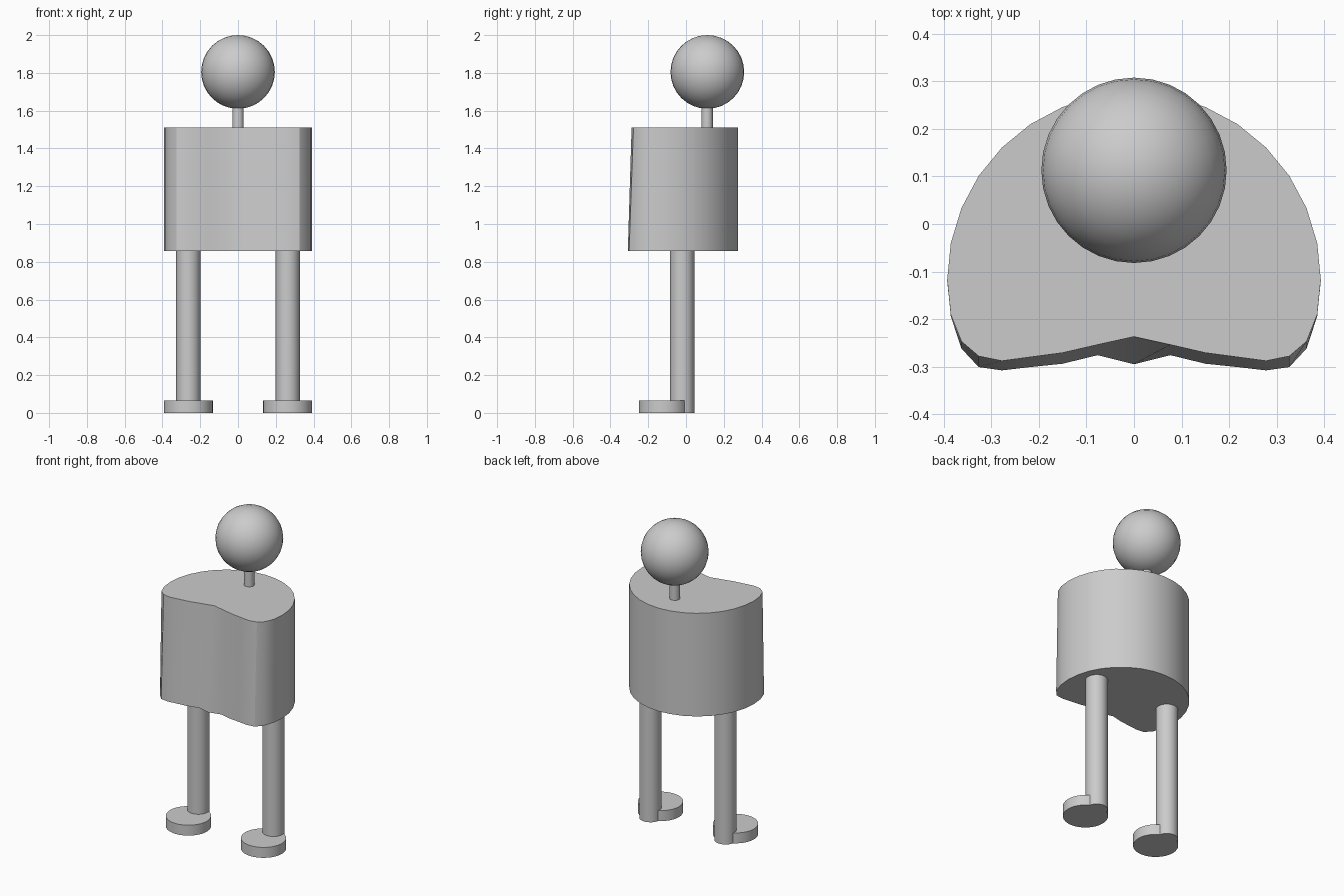
import bpy, bmesh, math

if "Cube" in bpy.data.objects:
    bpy.data.objects.remove(bpy.data.objects["Cube"])

grey = bpy.data.materials.new("light_grey")
grey.use_nodes = True
grey.diffuse_color = (0.6, 0.6, 0.6, 1)
grey.node_tree.nodes["Principled BSDF"].inputs["Base Color"].default_value = (0.6, 0.6, 0.6, 1)


def finish(obj, name):
    obj.name = name
    obj.data.materials.append(grey)
    bpy.ops.object.select_all(action='DESELECT')
    obj.select_set(True)
    bpy.context.view_layer.objects.active = obj
    bpy.ops.object.shade_smooth_by_angle(angle=math.radians(30))


def cylinder(name, x, y, radius, bottom, top):
    bpy.ops.mesh.primitive_cylinder_add(vertices=32, radius=radius, depth=top - bottom,
                                        location=(x, y, (bottom + top) / 2))
    finish(bpy.context.object, name)


# Torso: round back, dented front that leans out slightly toward the bottom
RADIUS, CENTRE_Y = 0.393, -0.117
front_top = [-0.191, -0.247, -0.278, -0.288, -0.280, -0.271, -0.254, -0.237]
front_bottom = [-0.194, -0.262, -0.301, -0.308, -0.301, -0.294, -0.276, -0.295]


def outline(front):
    points = []
    for i in range(32):
        a = math.tau * i / 32
        y = CENTRE_Y + RADIUS * math.sin(a)
        if i > 16:
            y = front[min(i - 16, 32 - i) - 1]
        points.append((RADIUS * math.cos(a), y))
    return points


bm = bmesh.new()
lower = [bm.verts.new((x, y, 0.857)) for x, y in outline(front_bottom)]
upper = [bm.verts.new((x, y, 1.51)) for x, y in outline(front_top)]
bm.faces.new(lower[::-1])
bm.faces.new(upper)
for i in range(32):
    j = (i + 1) % 32
    bm.faces.new((lower[i], lower[j], upper[j], upper[i]))
mesh = bpy.data.meshes.new("torso")
bm.to_mesh(mesh)
bm.free()
torso = bpy.data.objects.new("torso", mesh)
bpy.context.collection.objects.link(torso)
finish(torso, "torso")

# Neck and head
cylinder("neck", 0, 0.112, 0.03, 1.5, 1.65)
bpy.ops.mesh.primitive_uv_sphere_add(segments=32, ring_count=16, radius=0.195,
                                     location=(0, 0.113, 1.805))
finish(bpy.context.object, "head")

# Legs and disc feet
for side, x in (("left", 0.263), ("right", -0.263)):
    cylinder(side + "_leg", x, -0.02, 0.064, 0, 0.87)
    cylinder(side + "_foot", x, -0.12, 0.13, 0, 0.066)
